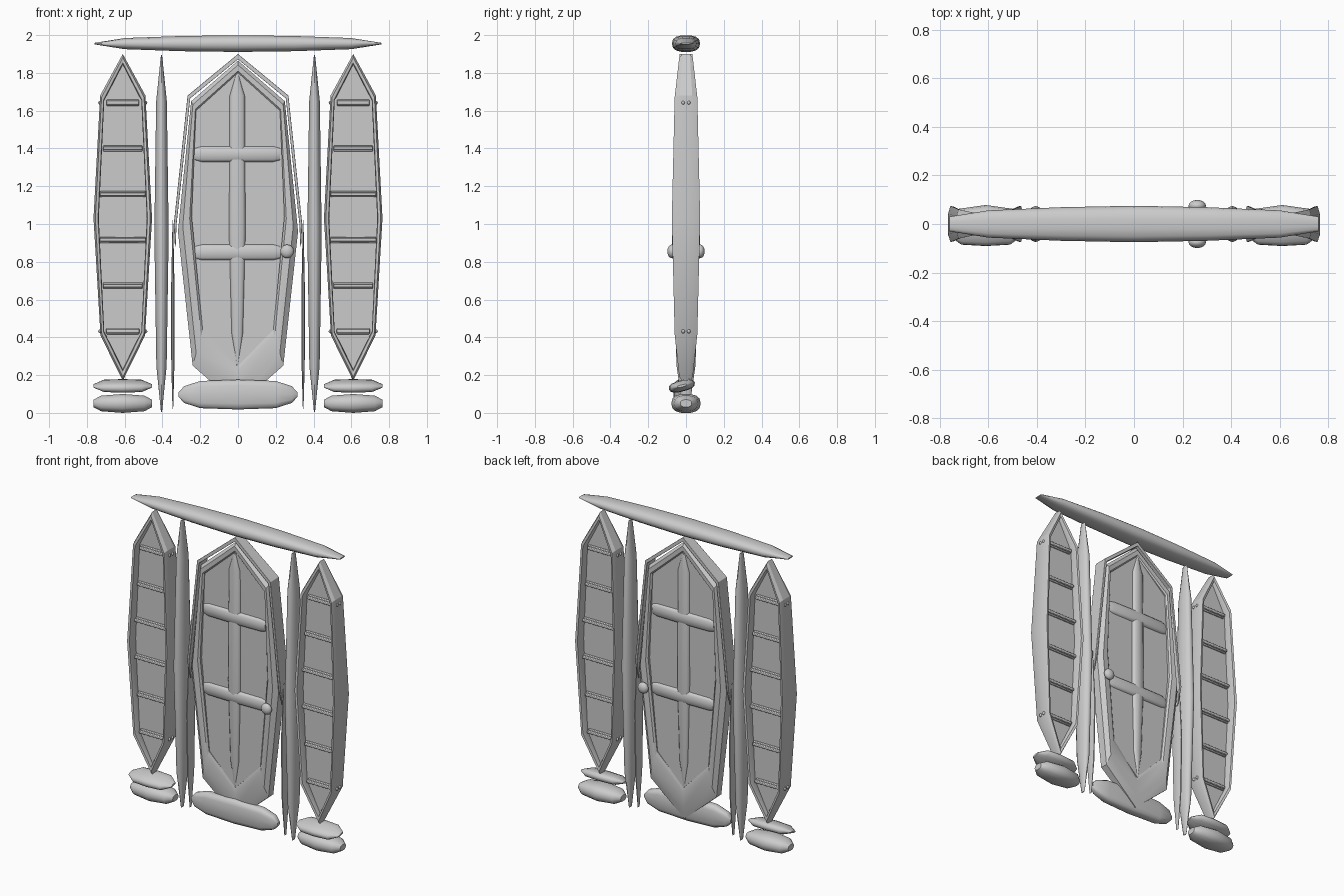
import bpy
import bmesh
import math
from mathutils import Matrix, Vector

cube = bpy.data.objects.get("Cube")
if cube:
    bpy.data.objects.remove(cube, do_unlink=True)

grey = bpy.data.materials.new("plain grey")
grey.use_nodes = True
grey.diffuse_color = (0.6, 0.6, 0.6, 1)
grey.node_tree.nodes["Principled BSDF"].inputs["Base Color"].default_value = (0.6, 0.6, 0.6, 1)


def finish(name, bm, bevel=0, angle=40):
    bmesh.ops.recalc_face_normals(bm, faces=bm.faces)
    mesh = bpy.data.meshes.new(name)
    bm.to_mesh(mesh)
    bm.free()
    mesh.materials.append(grey)
    obj = bpy.data.objects.new(name, mesh)
    bpy.context.collection.objects.link(obj)
    bpy.ops.object.select_all(action='DESELECT')
    obj.select_set(True)
    bpy.context.view_layer.objects.active = obj
    bpy.ops.object.shade_smooth_by_angle(angle=math.radians(angle))
    if bevel:
        mod = obj.modifiers.new("soft edges", 'BEVEL')
        mod.width = bevel
        mod.segments = 2
        mod.limit_method = 'ANGLE'
    return obj


def skin(bm, rings, closed):
    """Join matching rings of points with quads."""
    rows = [[bm.verts.new(p) for p in ring] for ring in rings]
    pairs = list(zip(rows, rows[1:]))
    if closed:
        pairs.append((rows[-1], rows[0]))
    else:
        bm.faces.new(rows[0])
        bm.faces.new(rows[-1])
    for a, b in pairs:
        for i in range(len(a)):
            j = (i + 1) % len(a)
            bm.faces.new((a[i], a[j], b[j], b[i]))


def spindle(name, stations, loc, axis, sides=14, power=1.0, tilt=0):
    """Tapered bar: stations are (distance, half height or width, half depth in y)."""
    def section(c):
        return math.copysign(abs(c) ** power, c)
    rings = []
    for t, h, d in stations:
        ring = []
        for k in range(sides):
            a = 2 * math.pi * (k + 0.5) / sides
            u, y = h * section(math.cos(a)), d * section(math.sin(a))
            ring.append((t, y, u) if axis == 'X' else (u, y, t))
        rings.append(ring)
    bm = bmesh.new()
    skin(bm, rings, False)
    bm.transform(Matrix.Translation(Vector(loc)) @ Matrix.Rotation(tilt, 4, 'X'))
    return finish(name, bm, angle=50)


def mirrored(half):
    """Full (distance, height, depth) list from its positive half, centre last."""
    return half + [(-t, h, d) for t, h, d in reversed(half) if t]


def outline(half):
    """Closed outline from its right half, tip to tip."""
    return half + [(-x, z) for x, z in reversed(half[1:-1])]


def frame(name, outer, inner, depths, x0=0):
    """Rounded ring between two outlines, its thickness varying by corner."""
    rings = []
    for (ox, oz), (ix, iz), d in zip(outer, inner, depths):
        o, i = Vector((ox + x0, 0, oz)), Vector((ix + x0, 0, iz))
        profile = [(0, 0.55), (0.35, 1), (0.85, 0.95), (1, 0.75),
                   (1, -0.75), (0.85, -0.95), (0.35, -1), (0, -0.55)]
        rings.append([o.lerp(i, f) + Vector((0, d * y, 0)) for f, y in profile])
    bm = bmesh.new()
    skin(bm, rings, True)
    return finish(name, bm, angle=25)


def plate(name, points, d, x0=0):
    bm = bmesh.new()
    skin(bm, [[(x + x0, y, z) for x, z in points] for y in (-d, d)], False)
    return finish(name, bm)


def block(name, size, loc, bevel):
    bm = bmesh.new()
    bmesh.ops.create_cube(bm, size=1)
    bm.transform(Matrix.Translation(Vector(loc)) @ Matrix.Diagonal((*size, 1)))
    return finish(name, bm, bevel)


def ball(name, radii, loc):
    bm = bmesh.new()
    bmesh.ops.create_uvsphere(bm, u_segments=16, v_segments=10, radius=1)
    bm.transform(Matrix.Translation(Vector(loc)) @ Matrix.Diagonal((*radii, 1)))
    return finish(name, bm, angle=60)


# Lintel across the top
spindle("lintel", mirrored([(0.76, 0.004, 0.03), (0.6, 0.03, 0.056),
                            (0.3, 0.041, 0.069), (0, 0.045, 0.075)]),
        (0, 0, 1.955), 'X', power=0.8)

# Door leaf: rim, recessed panel, cross bars
door_outer = outline([(0, 1.865), (0.248, 1.65), (0.318, 0.96), (0.24, 0.25), (0, 0.04)])
door_inner = outline([(0, 1.8), (0.222, 1.6), (0.245, 1.04), (0.187, 0.44), (0, 0.25)])
door_depth = [0.035, 0.05, 0.058, 0.045, 0.03, 0.045, 0.058, 0.05]
frame("door_rim", door_outer, door_inner, door_depth)
plate("door_panel", [(x * 1.03, z) for x, z in door_inner], 0.028)
spindle("door_upright", [(0.25, 0.003, 0.03), (0.42, 0.033, 0.04), (0.95, 0.046, 0.05),
                         (1.68, 0.043, 0.045), (1.79, 0.008, 0.035)],
        (-0.004, 0, 0), 'Z', power=0.55)
for label, z in (("upper", 1.37), ("lower", 0.85)):
    spindle(label + "_door_rail", mirrored([(0.225, 0.036, 0.036), (0.19, 0.044, 0.045),
                                            (0, 0.044, 0.05)]),
            (-0.002, 0, z), 'X', power=0.55)

# Knobs on both faces
for label, s in (("front", -1), ("back", 1)):
    ball(label + "_knob", (0.036, 0.024, 0.036), (0.26, s * 0.075, 0.855))
    block(label + "_knob_stem", (0.03, 0.03, 0.03), (0.26, s * 0.05, 0.855), 0.005)

# Trim around the upper half of the door, fading out at the sides
trim_out = [(0.334, 0.88), (0.34, 1.0), (0.267, 1.68), (0, 1.9)]
trim_in = [(0.33, 0.88), (0.325, 1.0), (0.253, 1.665), (0, 1.872)]
trim_depth = [0.02, 0.045, 0.045, 0.035]


def full(side):
    return side + [(-x, z) for x, z in reversed(side[:-1])]


rings = []
for (ox, oz), (ix, iz), d in zip(full(trim_out), full(trim_in),
                                 trim_depth + trim_depth[-2::-1]):
    rings.append([(ox, -d, oz), (ix, -d, iz), (ix, d, iz), (ox, d, oz)])
bm = bmesh.new()
skin(bm, rings, False)
finish("door_trim", bm, 0.003)

# Doorstep
spindle("doorstep", mirrored([(0.315, 0.012, 0.012), (0.285, 0.045, 0.028),
                              (0.2, 0.073, 0.036), (0, 0.08, 0.04)]),
        (0, -0.026, 0.097), 'X', power=0.6)

# Sidelight shape
side_outer = outline([(0, 1.9), (0.12, 1.68), (0.155, 1.03), (0.118, 0.41), (0, 0.17)])
side_inner = outline([(0, 1.845), (0.098, 1.655), (0.127, 1.03), (0.098, 0.43), (0, 0.23)])
side_depth = [0.036, 0.06, 0.075, 0.06, 0.036, 0.06, 0.075, 0.06]

for side, s in (("left", 1), ("right", -1)):
    # Posts and the narrow slips beside the door
    spindle(side + "_post", [(0.005, 0.003, 0.015), (0.25, 0.028, 0.05), (0.95, 0.039, 0.075),
                             (1.65, 0.029, 0.052), (1.895, 0.003, 0.02)],
            (s * 0.405, 0, 0), 'Z')
    spindle(side + "_slip", [(0.02, 0.002, 0.01), (0.25, 0.009, 0.035),
                             (0.65, 0.01, 0.045), (1.02, 0.002, 0.02)],
            (s * 0.345, 0, 0), 'Z', sides=8)

    # Sidelight frame, pane and glazing bars
    x0 = s * 0.61
    frame(side + "_window_frame", side_outer, side_inner, side_depth, x0)
    plate(side + "_window_pane", [(x * 1.04, z) for x, z in side_inner], 0.012, x0)
    for n in range(6):
        z = 1.642 - n * 0.242
        half = 0.13 - 0.044 * abs(z - 1.03) / 0.62
        block(f"{side}_window_bar_{n + 1}", (2 * half, 0.07, 0.018), (x0, 0, z), 0.004)
        block(f"{side}_window_bar_core_{n + 1}", (2 * half, 0.045, 0.032), (x0, 0, z), 0.004)

    # Small pegs through the frame at the end bars
    for label, z in (("upper", 1.642), ("lower", 0.432)):
        for e in (-1, 1):
            for y in (-0.015, 0.015):
                ball(f"{side}_{label}_peg", (0.012, 0.009, 0.011), (x0 + e * 0.118, y, z))

    # Stacked sill and base stone
    spindle(side + "_sill", mirrored([(0.155, 0.006, 0.025), (0.1, 0.027, 0.065),
                                      (0, 0.03, 0.071)]),
            (x0, -0.022, 0.143), 'X', power=0.8, tilt=0.25)
    spindle(side + "_base_stone", mirrored([(0.155, 0.02, 0.03), (0.115, 0.042, 0.062),
                                            (0, 0.051, 0.078)]),
            (x0, 0, 0.05), 'X', power=0.8)
